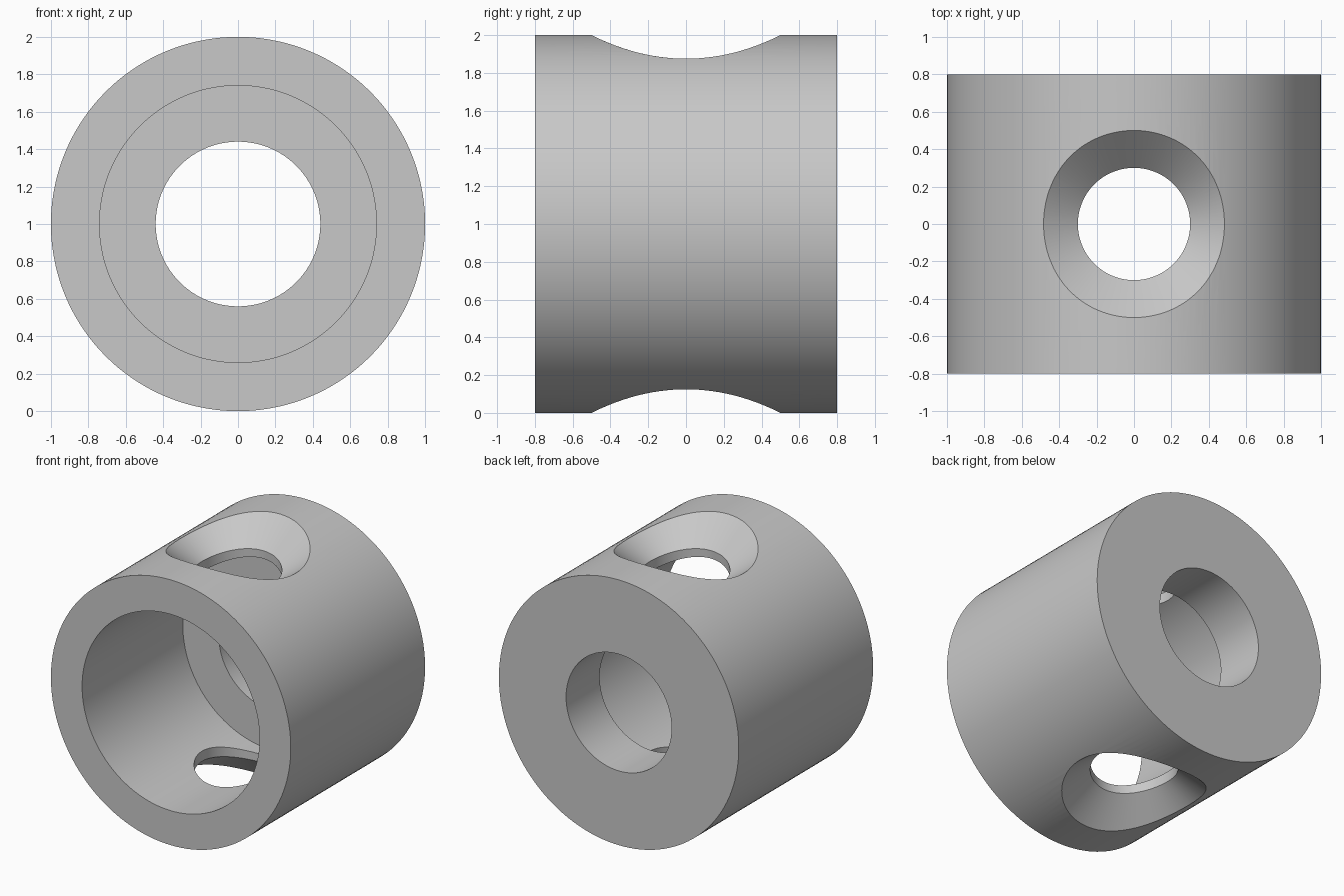
import bpy
import bmesh
from math import sin, cos, asin, sqrt, pi
from mathutils import Vector

cube = bpy.data.objects.get("Cube")
if cube:
    bpy.data.objects.remove(cube)

SEGS = 144
AXIS = Vector((0, 0, 1))    # centre of the bushing
HOLE, BEVEL = 0.3, 0.2      # cross hole radius, chamfer length

grey = bpy.data.materials.new("plain_grey")
grey.use_nodes = True
colour = (0.58, 0.58, 0.58, 1)
grey.diffuse_color = colour
grey.node_tree.nodes["Principled BSDF"].inputs["Base Color"].default_value = colour


def make_object(name, bm):
    bmesh.ops.recalc_face_normals(bm, faces=bm.faces[:])
    mesh = bpy.data.meshes.new(name)
    bm.to_mesh(mesh)
    bm.free()
    mesh.materials.append(grey)
    obj = bpy.data.objects.new(name, mesh)
    bpy.context.collection.objects.link(obj)
    return obj


def bridge(bm, a, b):
    for i in range(len(a)):
        j = (i + 1) % len(a)
        bm.faces.new((a[i], a[j], b[j], b[i]))


# Stepped sleeve: closed (radius, y) profile turned about the y axis
profile = [(1, -0.8), (1, 0.8), (0.44, 0.8), (0.44, 0.4), (0.74, 0.4), (0.74, -0.8)]
angles = [2 * pi * i / SEGS for i in range(SEGS)]
bm = bmesh.new()
rings = [[bm.verts.new(AXIS + Vector((r * cos(a), y, r * sin(a)))) for a in angles]
         for r, y in profile]
for k, ring in enumerate(rings):
    bridge(bm, ring, rings[(k + 1) % len(rings)])
sleeve = make_object("stepped_sleeve", bm)


# Chamfered cross hole: the chamfer runs equally along the skin and down the hole
def chamfer_points(a):
    x, y = HOLE * cos(a), HOLE * sin(a)
    z = sqrt(1 - x * x)
    inner = Vector((x, y, z - BEVEL))
    away = Vector((cos(a), sin(a) / z)).normalized() * BEVEL
    wrap = asin(x) + away.x
    rim = Vector((sin(wrap), y + away.y, cos(wrap)))
    return inner, rim + (rim - inner) * 0.5


bm = bmesh.new()
throats = []
for side in (1, -1):
    flip = Vector((1, 1, side))
    pairs = [chamfer_points(a) for a in angles]
    throat = [bm.verts.new(AXIS + p * flip) for p, _ in pairs]
    mouth = [bm.verts.new(AXIS + q * flip) for _, q in pairs]
    bridge(bm, throat, mouth)
    tip = bm.verts.new(AXIS + Vector((0, 0, 1.3 * side)))
    for i in range(SEGS):
        bm.faces.new((mouth[i], mouth[(i + 1) % SEGS], tip))
    throats.append(throat)
bridge(bm, *throats)
cutter = make_object("cross_hole_cutter", bm)
cutter.hide_render = True

# Cut the hole, then smooth the round walls and keep the rims sharp
cut = sleeve.modifiers.new("cross_hole", "BOOLEAN")
cut.operation = "DIFFERENCE"
cut.solver = "EXACT"
cut.object = cutter
bpy.ops.object.select_all(action="DESELECT")
sleeve.select_set(True)
bpy.context.view_layer.objects.active = sleeve
bpy.ops.object.modifier_apply(modifier=cut.name)
bpy.data.objects.remove(cutter)
bpy.ops.object.shade_smooth_by_angle(angle=pi / 6)
